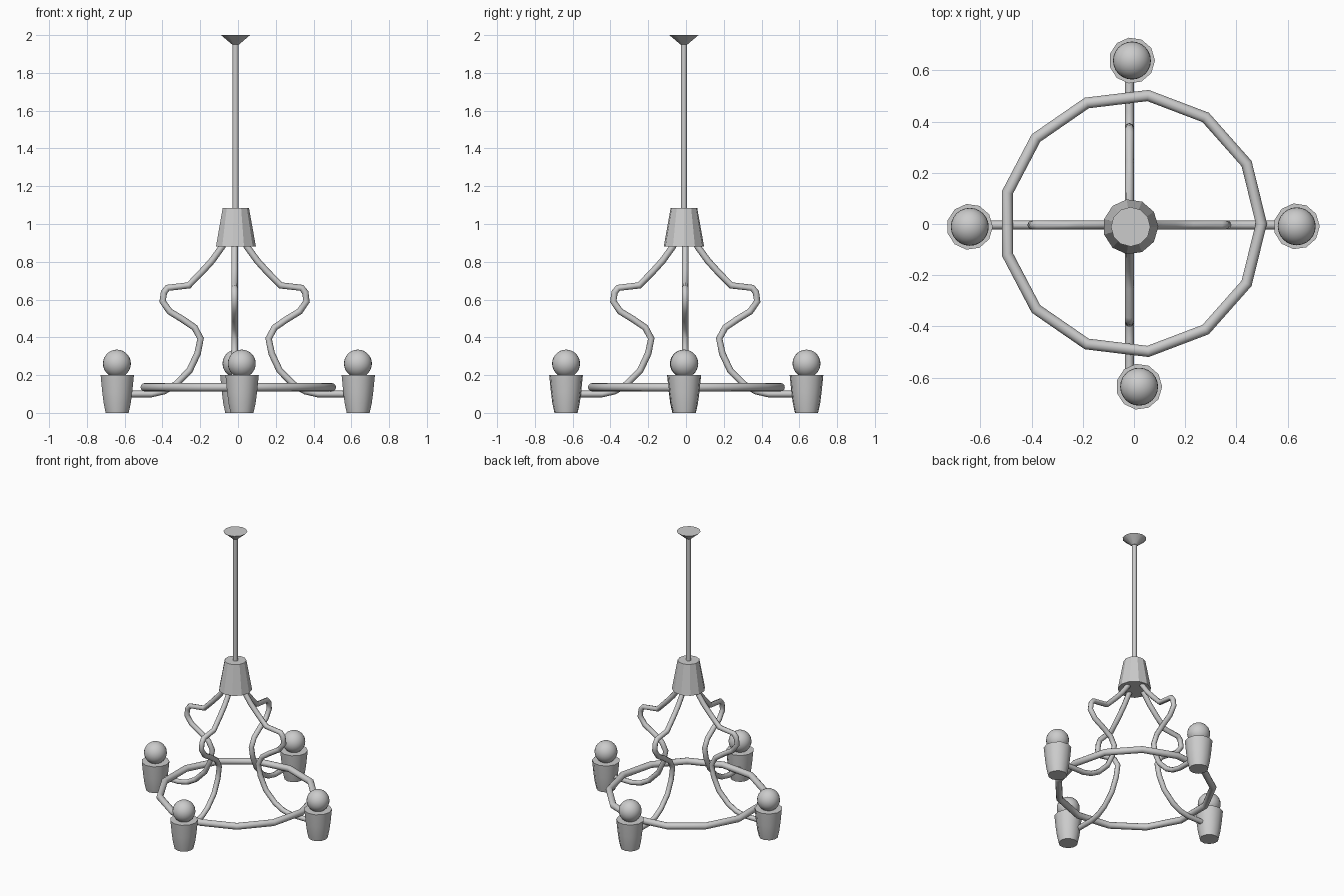
import bpy, bmesh
from math import cos, sin, pi, radians

if "Cube" in bpy.data.objects:
    bpy.data.objects.remove(bpy.data.objects["Cube"])

CX, CY = -0.013, -0.011


def lathe(name, profile, loc, sides=12, angle=None):
    """Revolve (radius, z) points around z; flat caps close the ends."""
    bm = bmesh.new()
    rings = [[bm.verts.new((r * cos(2 * pi * k / sides), r * sin(2 * pi * k / sides), z))
              for k in range(sides)] for r, z in profile]
    for a, b in zip(rings, rings[1:]):
        for k in range(sides):
            n = (k + 1) % sides
            bm.faces.new((a[k], a[n], b[n], b[k]))
    bm.faces.new(rings[0][::-1])
    bm.faces.new(rings[-1])
    bmesh.ops.recalc_face_normals(bm, faces=bm.faces)
    me = bpy.data.meshes.new(name)
    bm.to_mesh(me)
    bm.free()
    ob = bpy.data.objects.new(name, me)
    ob.location = loc
    bpy.context.collection.objects.link(ob)
    if angle:
        smooth(ob, angle)
    return ob


def smooth(ob, angle):
    bpy.ops.object.select_all(action='DESELECT')
    ob.select_set(True)
    bpy.context.view_layer.objects.active = ob
    bpy.ops.object.shade_smooth_by_angle(angle=radians(angle))


# Ceiling canopy, hanging rod and central hub
lathe("ceiling_canopy", [(0.018, 1.95), (0.077, 2.0)], (CX, CY, 0), 12, 40)
lathe("hanging_rod", [(0.016, 1.05), (0.016, 1.97)], (CX, CY, 0), 12, 40)
lathe("hub", [(0.108, 0.88), (0.071, 1.085)], (CX, CY, 0), 11)

# Thirteen-sided ring
bpy.ops.mesh.primitive_torus_add(major_segments=13, minor_segments=12, major_radius=0.503,
                                 minor_radius=0.022, location=(-0.006, 0.002, 0.136))
ring = bpy.context.object
ring.name = "ring"
smooth(ring, 40)

# Curved arms: one path swept as a tube, repeated around the hub
path = [(0.03, 0.96), (0.066, 0.88), (0.12, 0.805), (0.17, 0.75), (0.243, 0.675),
        (0.355, 0.662), (0.374, 0.638), (0.381, 0.59), (0.344, 0.537), (0.275, 0.495),
        (0.212, 0.452), (0.18, 0.394), (0.196, 0.315), (0.238, 0.225),
        (0.312, 0.15), (0.375, 0.115), (0.44, 0.1), (0.60, 0.1)]
cu = bpy.data.curves.new("arm_path", 'CURVE')
cu.dimensions = '3D'
sp = cu.splines.new('POLY')
sp.points.add(len(path) - 1)
for p, (r, z) in zip(sp.points, path):
    p.co = (r, 0, z, 1)
cu.bevel_depth = 0.0175
cu.bevel_resolution = 2
cu.use_fill_caps = True
tmp = bpy.data.objects.new("arm_path", cu)
bpy.context.collection.objects.link(tmp)
bpy.context.view_layer.update()
arm_mesh = bpy.data.meshes.new_from_object(tmp.evaluated_get(bpy.context.evaluated_depsgraph_get()))
bpy.data.objects.remove(tmp)
for i, side in enumerate(("right", "back", "left", "front")):
    arm = bpy.data.objects.new("arm_" + side, arm_mesh)
    arm.location = (-0.018, -0.004, 0)
    arm.rotation_euler.z = i * pi / 2
    bpy.context.collection.objects.link(arm)
    smooth(arm, 50)

# Lamp cups with round bulbs at the arm ends
cup = [(0.062, 0), (0.073, 0.05), (0.081, 0.11), (0.09, 0.2)]
spots = {"right": (0.635, -0.009), "back": (-0.008, 0.638),
         "left": (-0.641, -0.011), "front": (0.02, -0.635)}
for side, (x, y) in spots.items():
    lathe("cup_" + side, cup, (x, y, 0), 11, 40)
    bpy.ops.mesh.primitive_uv_sphere_add(segments=24, ring_count=14, radius=0.074,
                                         location=(x, y, 0.261))
    bulb = bpy.context.object
    bulb.name = "bulb_" + side
    smooth(bulb, 40)
